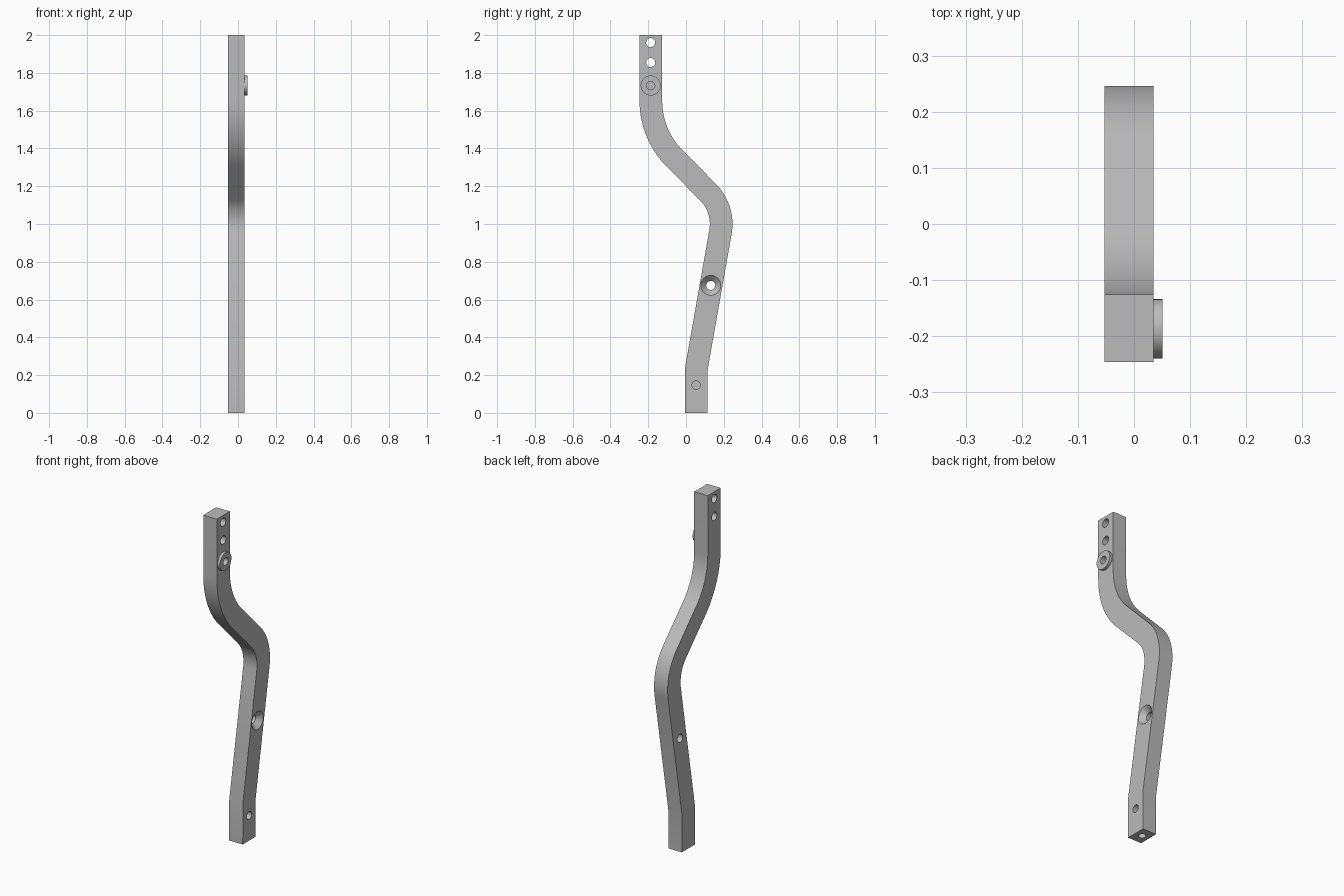
import bpy, bmesh, math
from mathutils import Vector, Matrix

cube = bpy.data.objects.get("Cube")
if cube:
    bpy.data.objects.remove(cube)

steel = bpy.data.materials.new("grey_steel")
GREY = (0.5, 0.5, 0.5, 1)
steel.diffuse_color = GREY
steel.use_nodes = True
steel.node_tree.nodes["Principled BSDF"].inputs["Base Color"].default_value = GREY

HALF = 0.06                    # half the bar's width
X_BACK, X_FACE = -0.053, 0.035  # side faces of the bar
X_MID = (X_BACK + X_FACE) / 2


def make_object(name, bm):
    bmesh.ops.recalc_face_normals(bm, faces=bm.faces)
    mesh = bpy.data.meshes.new(name)
    bm.to_mesh(mesh)
    bm.free()
    mesh.materials.append(steel)
    obj = bpy.data.objects.new(name, mesh)
    bpy.context.collection.objects.link(obj)
    return obj


def fillet(a, corner, b, radius, steps=20):
    """Points and side normals along an arc rounding one bend of the centre line."""
    u, v = (corner - a).normalized(), (b - corner).normalized()
    turn = u.angle_signed(v)   # clockwise positive
    start = corner - u * radius * math.tan(abs(turn) / 2)
    side = Vector((u.y, -u.x)) * math.copysign(1, turn)
    centre = start + side * radius
    for i in range(steps + 1):
        normal = Matrix.Rotation(-turn * i / steps, 2) @ -side
        yield centre + normal * radius, normal * math.copysign(1, -turn)


# Centre line in (y, z), from the foot up
foot, knee, elbow, shoulder, top = map(
    Vector, [(0.054, 0), (0.054, 0.23), (0.204, 1.08), (-0.186, 1.475), (-0.186, 2)])
right = Vector((1, 0))
leg = (elbow - knee).normalized()
mitre = (right + Vector((leg.y, -leg.x))).normalized()
path = [(foot, right), (knee, mitre)]
path += fillet(knee, elbow, shoulder, 0.24)
path += fillet(elbow, shoulder, top, 0.43)
path.append((top, right))
outline = [p + n * HALF for p, n in path] + [p - n * HALF for p, n in reversed(path)]

# Bent bar
bm = bmesh.new()
face = bm.faces.new([bm.verts.new((X_BACK, p.x, p.y)) for p in outline])
ext = bmesh.ops.extrude_face_region(bm, geom=[face])
bmesh.ops.translate(bm, vec=(X_FACE - X_BACK, 0, 0),
                    verts=[g for g in ext["geom"] if isinstance(g, bmesh.types.BMVert)])
bar = make_object("bent_bar", bm)


def cylinder(name, start, end, r1, r2=None):
    start, end = Vector(start), Vector(end)
    axis = end - start
    bm = bmesh.new()
    place = Matrix.Translation((start + end) / 2) @ axis.to_track_quat("Z", "Y").to_matrix().to_4x4()
    bmesh.ops.create_cone(bm, cap_ends=True, segments=40, radius1=r1,
                          radius2=r1 if r2 is None else r2, depth=axis.length, matrix=place)
    return make_object(name, bm)


def cut(target, cutter):
    cutter.hide_render = True
    mod = target.modifiers.new(cutter.name, "BOOLEAN")
    mod.operation, mod.solver, mod.object = "DIFFERENCE", "EXACT", cutter
    bpy.context.view_layer.update()
    result = bpy.data.meshes.new_from_object(
        target.evaluated_get(bpy.context.evaluated_depsgraph_get()))
    target.modifiers.clear()
    target.data = result
    bpy.data.objects.remove(cutter)


def drill(target, y, z, x1, x2, r1, r2=None):
    cut(target, cylinder("drill", (x1, y, z), (x2, y, z), r1, r2))


# Through holes near the top and in the leg
BOLT = 0.024
for y, z in [(-0.187, 1.96), (-0.187, 1.855), (0.131, 0.675)]:
    drill(bar, y, z, -0.1, 0.1, BOLT)

# Countersink in the leg
drill(bar, 0.131, 0.675, X_FACE - 0.03, X_FACE + 0.001, BOLT - 0.001, 0.054)

# Blind holes: in the side of the foot, under the boss, and in the foot's end
drill(bar, 0.054, 0.147, X_FACE - 0.04, 0.1, 0.022)
drill(bar, -0.187, 1.733, X_FACE - 0.02, 0.1, 0.022)
cut(bar, cylinder("end_drill", (X_MID, 0.054, -0.1), (X_MID, 0.054, 0.09), 0.02))

# Round boss with a hole
boss = cylinder("round_boss", (X_FACE, -0.187, 1.733), (0.051, -0.187, 1.733), 0.053)
drill(boss, -0.187, 1.733, -0.1, 0.1, 0.022)

for obj in (bar, boss):
    bpy.ops.object.select_all(action="DESELECT")
    obj.select_set(True)
    bpy.context.view_layer.objects.active = obj
    bpy.ops.object.shade_smooth_by_angle(angle=math.radians(30))
